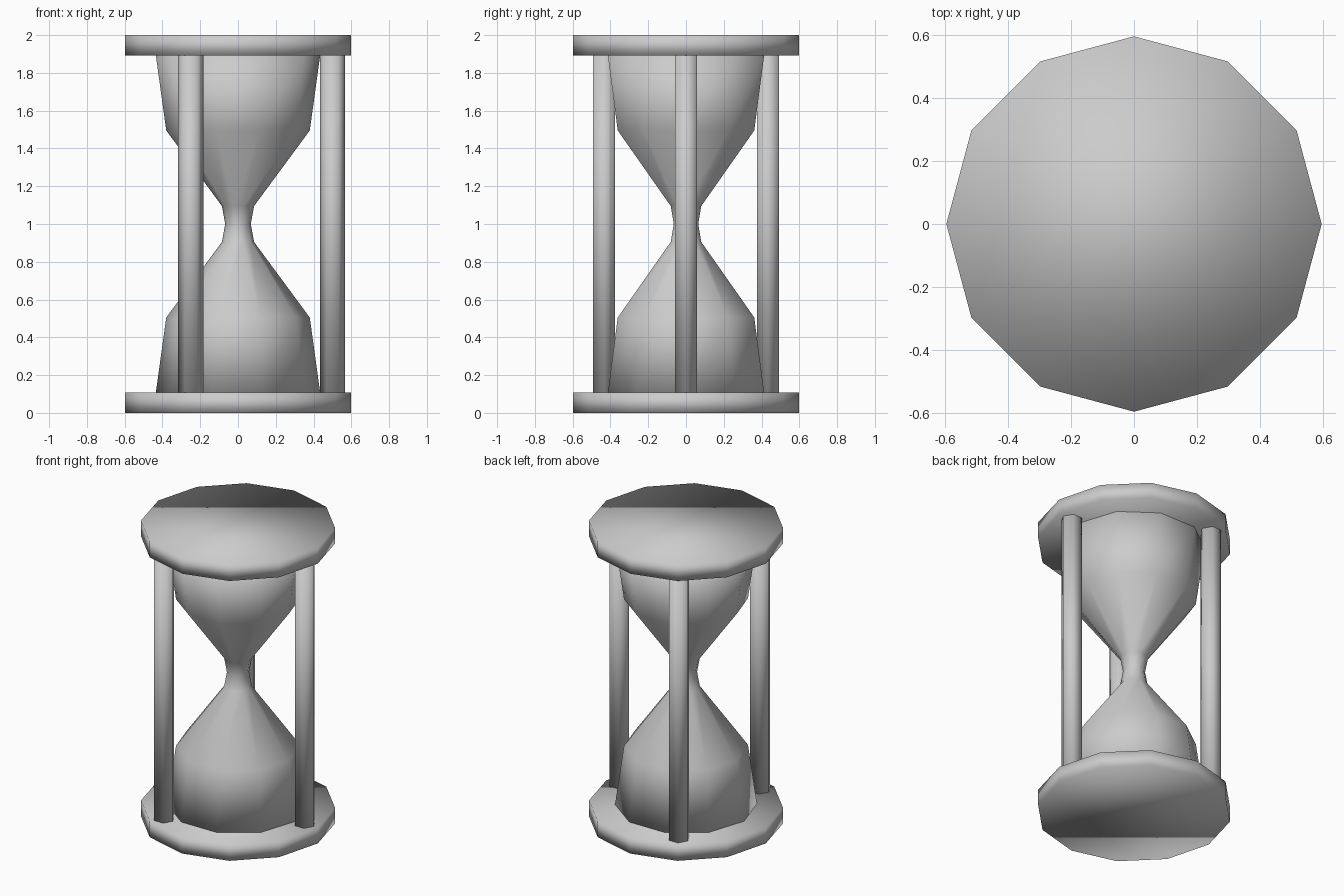
import bpy, bmesh
from math import cos, sin, tau

if "Cube" in bpy.data.objects:
    bpy.data.objects.remove(bpy.data.objects["Cube"])

SCALE_PLATE = 0.597   # plate radius
PLATE_H = 0.107       # plate thickness


def lathe(name, profile, sides, centre=(0, 0)):
    """Closed solid of revolution from (radius, z) points, smooth shaded."""
    bm = bmesh.new()
    rings = [[bm.verts.new((r * cos(tau * i / sides), r * sin(tau * i / sides), z))
              for i in range(sides)] for r, z in profile]
    for low, high in zip(rings, rings[1:]):
        for i in range(sides):
            j = (i + 1) % sides
            bm.faces.new((low[i], low[j], high[j], high[i]))
    bm.faces.new(rings[0][::-1])
    bm.faces.new(rings[-1])
    for f in bm.faces:
        f.smooth = True
    mesh = bpy.data.meshes.new(name)
    bm.to_mesh(mesh)
    bm.free()
    obj = bpy.data.objects.new(name, mesh)
    obj.location = (*centre, 0)
    bpy.context.collection.objects.link(obj)
    return obj


# Twelve-sided end plates
for name, z in (("bottom_plate", 0), ("top_plate", 2 - PLATE_H)):
    lathe(name, [(SCALE_PLATE, z), (SCALE_PLATE, z + PLATE_H)], 12)

# Ten-sided glass, upper half of the profile mirrored about the neck
upper = [(0.085, 1.095), (0.38, 1.495), (0.435, 2 - PLATE_H)]
lower = [(r, 2 - z) for r, z in reversed(upper)]
lathe("glass_bulbs", lower + [(0.068, 1.0)] + upper, 10)

# Three hexagonal pillars
for k in range(3):
    a = tau * k / 3
    lathe(f"pillar_{k + 1}", [(0.067, PLATE_H), (0.067, 2 - PLATE_H)], 6,
          (0.5 * cos(a), 0.5 * sin(a)))
